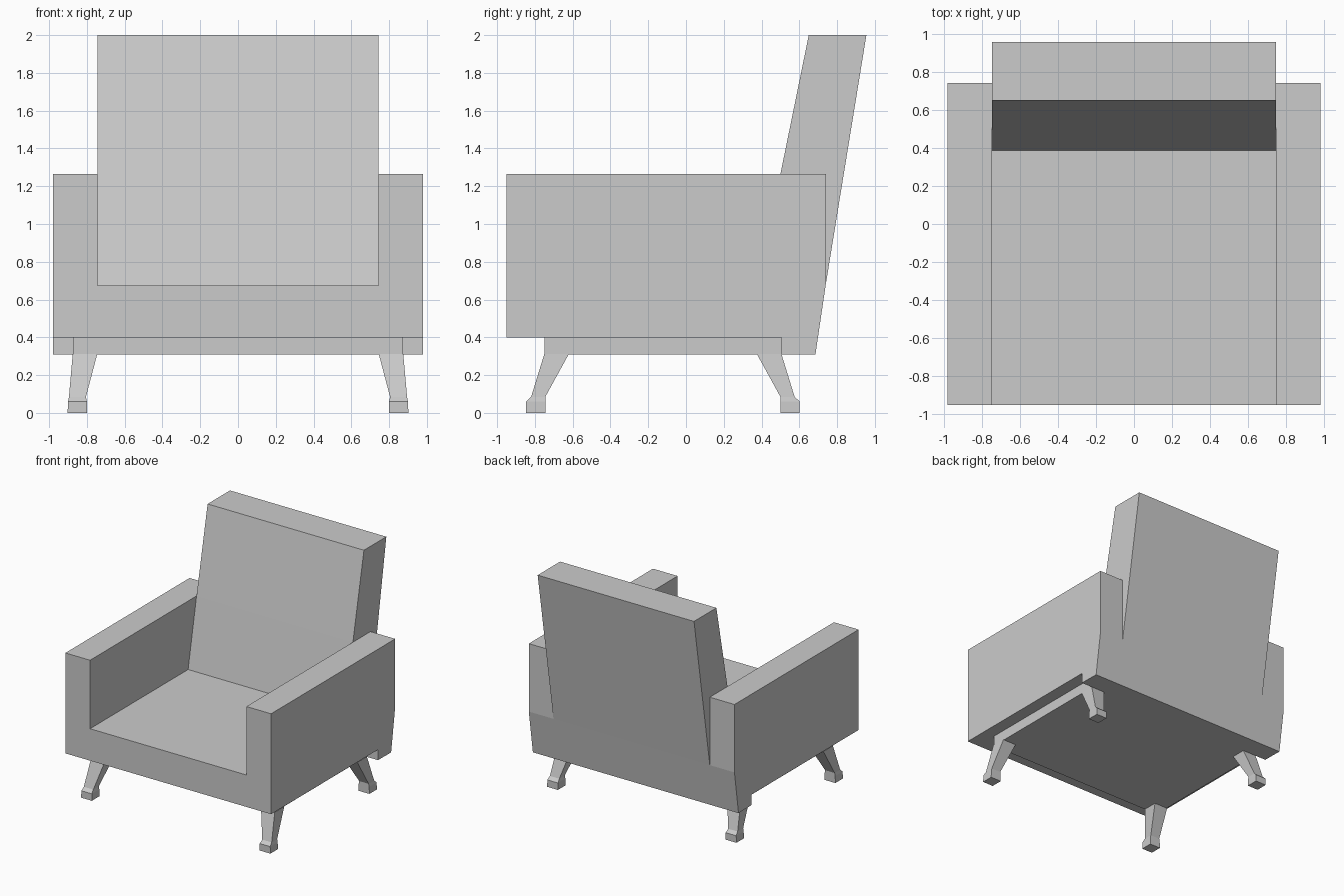
import bpy, bmesh

if "Cube" in bpy.data.objects:
    bpy.data.objects.remove(bpy.data.objects["Cube"])

ARM_IN, ARM_OUT = 0.745, 0.98      # arm inner and outer x
Y_MID = -0.1225                    # leg frame mirror plane in y


def finish(name, bm):
    bmesh.ops.remove_doubles(bm, verts=bm.verts, dist=0.0005)
    bmesh.ops.recalc_face_normals(bm, faces=bm.faces)
    mesh = bpy.data.meshes.new(name)
    bm.to_mesh(mesh)
    bm.free()
    ob = bpy.data.objects.new(name, mesh)
    bpy.context.collection.objects.link(ob)
    return ob


def cap(bm, profile, x):
    """Flat face from a (y, z) profile at a given x."""
    bm.faces.new([bm.verts.new((x, y, z)) for y, z in profile])


def strip(bm, profile, x0, x1):
    """Skin a closed (y, z) profile between two x positions, ends open."""
    for (ya, za), (yb, zb) in zip(profile, profile[1:] + profile[:1]):
        bm.faces.new([bm.verts.new(p) for p in
                      ((x0, ya, za), (x1, ya, za), (x1, yb, zb), (x0, yb, zb))])


def loft(bm, rings):
    """Closed square loft through (x0, x1, y0, y1, z) sections."""
    loops = [[bm.verts.new(p) for p in
              ((a, c, z), (b, c, z), (b, d, z), (a, d, z))]
             for a, b, c, d, z in rings]
    for lo, hi in zip(loops, loops[1:]):
        for i in range(4):
            j = (i + 1) % 4
            bm.faces.new((lo[i], lo[j], hi[j], hi[i]))
    bm.faces.new(loops[0])
    bm.faces.new(loops[-1])


# Upholstered body: shared underside, with the seat/back and arm side profiles
under = [(0.74, 0.68), (0.685, 0.308), (0.505, 0.31), (0.505, 0.40),
         (-0.95, 0.40), (-0.95, 0.675)]
arm = under + [(-0.95, 1.265), (0.74, 1.265)]
seat_back = under + [(0.385, 0.675), (0.50, 1.265), (0.65, 2.0), (0.955, 2.0)]

bm = bmesh.new()
strip(bm, seat_back, -ARM_IN, ARM_IN)
for s in (-1, 1):
    strip(bm, arm, s * ARM_IN, s * ARM_OUT)
    cap(bm, arm, s * ARM_OUT)
    # visible arm inner side in front of the back
    cap(bm, [(-0.95, 0.675), (-0.95, 1.265), (0.50, 1.265), (0.385, 0.675)],
        s * ARM_IN)
    # visible side of the back above and behind the arm
    cap(bm, [(0.50, 1.265), (0.65, 2.0), (0.955, 2.0), (0.74, 0.68),
             (0.74, 1.265)], s * ARM_IN)
finish("upholstered_body", bm)

# Under-frame slab between the legs
bm = bmesh.new()
loft(bm, [(-0.87, 0.87, -0.75, 0.505, 0.31), (-0.87, 0.87, -0.75, 0.505, 0.40)])
finish("under_frame", bm)

# Splayed legs with small block feet
section = [(0.80, 0.902, -0.847, -0.745, 0.0), (0.80, 0.90, -0.847, -0.745, 0.06),
           (0.805, 0.895, -0.82, -0.745, 0.085), (0.745, 0.875, -0.75, -0.62, 0.312)]
for sx, side in ((1, "right"), (-1, "left")):
    for front in (True, False):
        rings = []
        for a, b, c, d, z in section:
            if not front:
                c, d = 2 * Y_MID - c, 2 * Y_MID - d
            rings.append((sx * a, sx * b, c, d, z))
        bm = bmesh.new()
        loft(bm, rings)
        finish(("front_" if front else "rear_") + side + "_leg", bm)
